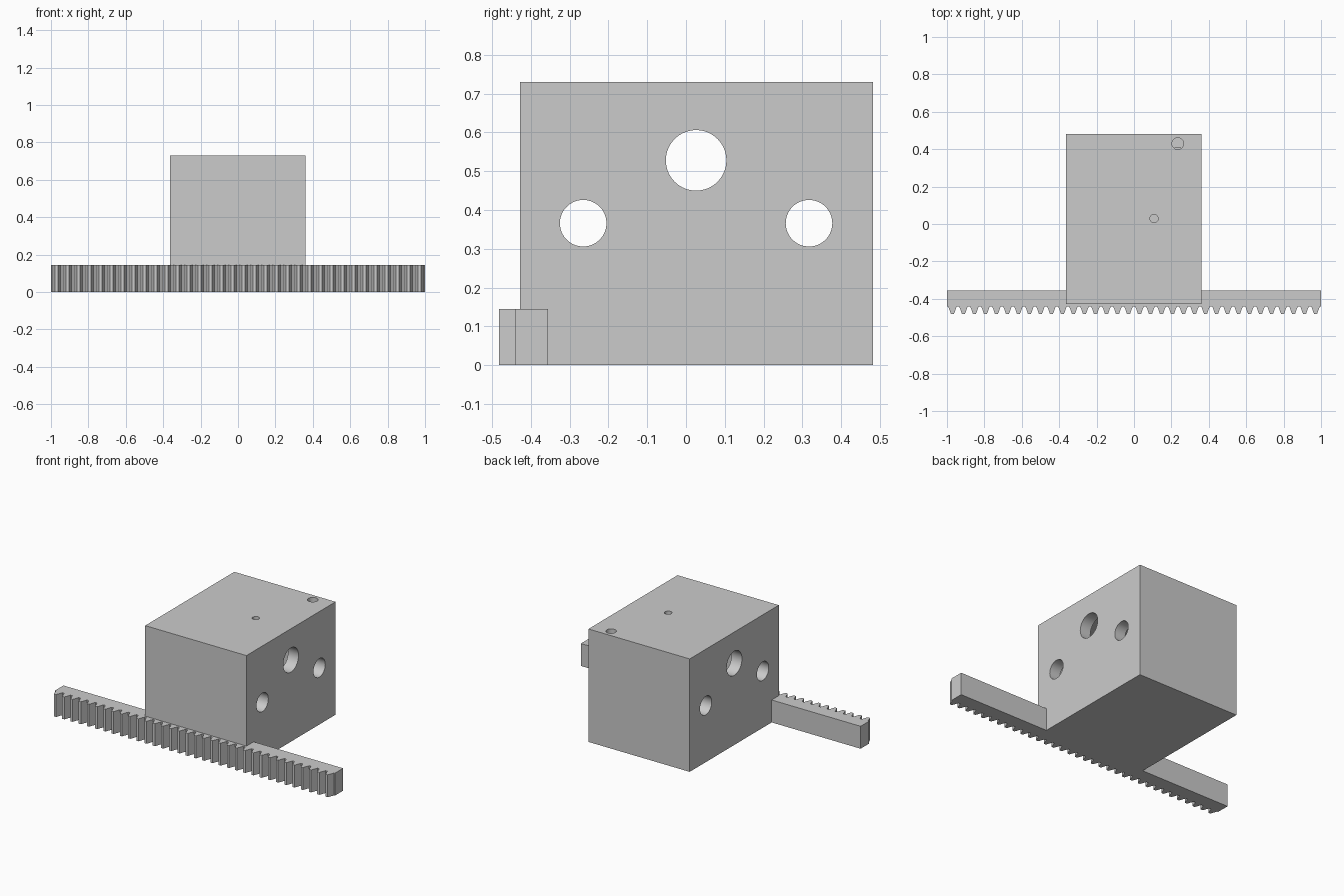
import bpy, bmesh, math
from mathutils import Matrix, Vector

old = bpy.data.objects.get("Cube")
if old:
    bpy.data.objects.remove(old, do_unlink=True)

GREY = (0.6, 0.6, 0.6, 1)
mat = bpy.data.materials.new("light grey metal")
mat.use_nodes = True
mat.diffuse_color = GREY
mat.node_tree.nodes["Principled BSDF"].inputs["Base Color"].default_value = GREY


def make_object(name, bm):
    bmesh.ops.recalc_face_normals(bm, faces=bm.faces)
    mesh = bpy.data.meshes.new(name)
    bm.to_mesh(mesh)
    bm.free()
    obj = bpy.data.objects.new(name, mesh)
    bpy.context.collection.objects.link(obj)
    mesh.materials.append(mat)
    return obj


def box(name, low, high):
    low, high = Vector(low), Vector(high)
    bm = bmesh.new()
    bmesh.ops.create_cube(bm, size=1, matrix=Matrix.Translation((low + high) / 2)
                          @ Matrix.Diagonal((high - low).to_4d()))
    return make_object(name, bm)


def cylinder(name, centre, radius, depth, axis):
    bm = bmesh.new()
    turn = Matrix.Rotation(math.pi / 2, 4, "Y") if axis == "X" else Matrix()
    bmesh.ops.create_cone(bm, cap_ends=True, segments=64, radius1=radius, radius2=radius,
                          depth=depth, matrix=Matrix.Translation(centre) @ turn)
    return make_object(name, bm)


# Hollow housing block
LEFT, RIGHT, FRONT, BACK, TOP, WALL = -0.364, 0.36, -0.428, 0.482, 0.73, 0.075
housing = box("housing", (LEFT, FRONT, 0), (RIGHT, BACK, TOP))
cutters = [box("chamber_cutter", (LEFT + WALL, FRONT + WALL, 0.15),
               (RIGHT - WALL, BACK - WALL, TOP - WALL))]

# Shaft bores through both sides
for name, y, z, radius in (("main_bore", 0.026, 0.528, 0.078),
                           ("front_bore", -0.265, 0.366, 0.06),
                           ("back_bore", 0.317, 0.366, 0.06)):
    cutters.append(cylinder(name + "_cutter", (0, y, z), radius, 1, "X"))

# Small holes in the top
for name, x, y, radius, depth in (("filler_hole", 0.107, 0.029, 0.022, 0.2),
                                  ("corner_hole", 0.234, 0.43, 0.031, 0.3)):
    cutters.append(cylinder(name + "_cutter", (x, y, TOP), radius, depth, "Z"))

for cutter in cutters:
    cutter.hide_render = True
    cutter.display_type = "WIRE"
    mod = housing.modifiers.new(cutter.name, "BOOLEAN")
    mod.operation = "DIFFERENCE"
    mod.solver = "EXACT"
    mod.object = cutter

# Bake the cuts and remove the cutters
bpy.context.view_layer.update()
cut = bpy.data.meshes.new_from_object(
    housing.evaluated_get(bpy.context.evaluated_depsgraph_get()))
housing.modifiers.clear()
housing.data = cut
for cutter in cutters:
    bpy.data.objects.remove(cutter, do_unlink=True)

# Toothed rack: straight-sided teeth along the front edge
TEETH, ROOT, TIP, REAR, HEIGHT = 34, -0.44, -0.482, -0.355, 0.145
pitch = 2 / TEETH
outline = [(-1, REAR), (-1, ROOT)]
for i in range(TEETH):
    middle = -1 + (i + 0.5) * pitch
    outline += [(middle + side * pitch, y) for side, y in
                ((-0.39, ROOT), (-0.13, TIP), (0.13, TIP), (0.39, ROOT))]
outline += [(1, ROOT), (1, REAR)]
bm = bmesh.new()
base = bm.faces.new([bm.verts.new((x, y, 0)) for x, y in outline])
top = bmesh.ops.extrude_face_region(bm, geom=[base], use_keep_orig=True)["geom"]
bmesh.ops.translate(bm, vec=(0, 0, HEIGHT),
                    verts=[v for v in top if isinstance(v, bmesh.types.BMVert)])
rack = make_object("toothed_rack", bm)

# Smooth bores, sharp edges
bpy.ops.object.select_all(action="DESELECT")
housing.select_set(True)
bpy.context.view_layer.objects.active = housing
bpy.ops.object.shade_smooth_by_angle(angle=math.radians(30))
